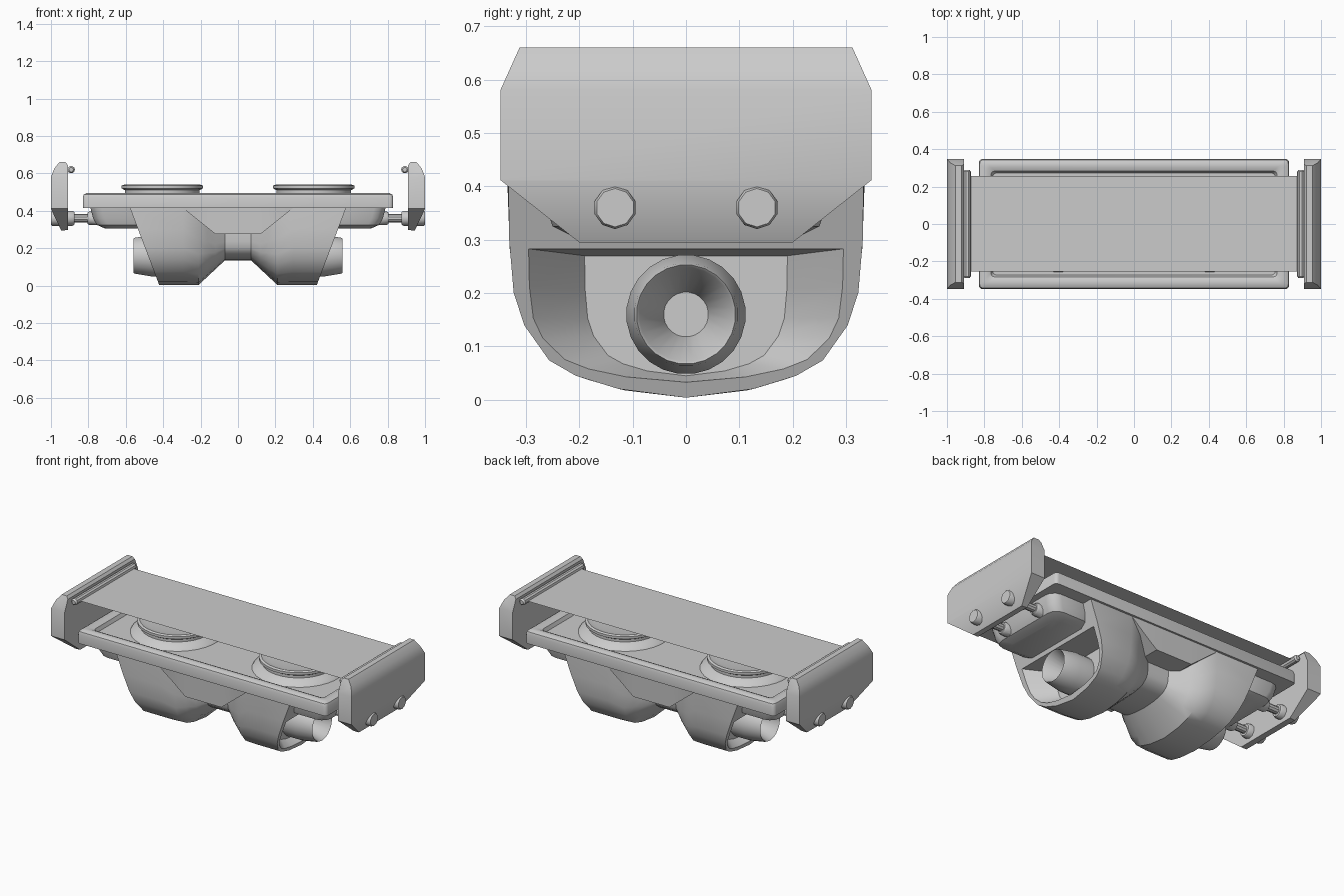
import bpy, bmesh, math
from mathutils import Vector

cube = bpy.data.objects.get("Cube")
if cube:
    bpy.data.objects.remove(cube, do_unlink=True)

GREY = (0.6, 0.6, 0.6, 1)
mat = bpy.data.materials.new("plain grey")
mat.use_nodes = True
mat.diffuse_color = GREY
mat.node_tree.nodes["Principled BSDF"].inputs["Base Color"].default_value = GREY


def finish(name, bm, mirror="", angle=35):
    """Turn a bmesh into a shaded object, mirrored about the given axes."""
    bmesh.ops.remove_doubles(bm, verts=bm.verts, dist=0.0005)
    bmesh.ops.recalc_face_normals(bm, faces=bm.faces)
    mesh = bpy.data.meshes.new(name)
    bm.to_mesh(mesh)
    bm.free()
    mesh.materials.append(mat)
    obj = bpy.data.objects.new(name, mesh)
    bpy.context.collection.objects.link(obj)
    if mirror:
        mod = obj.modifiers.new("mirror", "MIRROR")
        mod.use_axis = ["X" in mirror, "Y" in mirror, False]
    bpy.ops.object.select_all(action="DESELECT")
    obj.select_set(True)
    bpy.context.view_layer.objects.active = obj
    bpy.ops.object.shade_smooth_by_angle(angle=math.radians(angle))
    return obj


def loft(rings, first=True, last=True):
    """Skin closed rings of equal length, with optional end caps."""
    bm = bmesh.new()
    rows = [[bm.verts.new(p) for p in ring] for ring in rings]
    n = len(rows[0])
    for a, b in zip(rows, rows[1:]):
        for i in range(n):
            j = (i + 1) % n
            bm.faces.new((a[i], a[j], b[j], b[i]))
    if first:
        bm.faces.new(rows[0])
    if last:
        bm.faces.new(rows[-1])
    return bm


def lathe(profile, axis, centre, sides):
    """Spin (distance along axis, radius) pairs about axis 0, 1 or 2."""
    rings = []
    for d, r in profile:
        ring = []
        for k in range(sides):
            t = math.tau * (k + 0.5) / sides
            p = Vector(centre)
            p[axis] += d
            p[(axis + 1) % 3] += r * math.cos(t)
            p[(axis + 2) % 3] += r * math.sin(t)
            ring.append(p)
        rings.append(ring)
    return loft(rings)


def rect(x0, x1, hy, z, c):
    """Rectangle with rounded corners of radius c."""
    ring = []
    corners = ((x1 - c, hy - c), (x0 + c, hy - c), (x0 + c, c - hy), (x1 - c, c - hy))
    for q, (cx, cy) in enumerate(corners):
        for k in range(4):
            t = math.pi / 2 * (q + k / 3)
            ring.append((cx + c * math.cos(t), cy + c * math.sin(t), z))
    return ring


def interp(x, pts):
    for (xa, a), (xb, b) in zip(pts, pts[1:]):
        if x <= xb:
            return a + (b - a) * max(0, x - xa) / (xb - xa)
    return pts[-1][1]


# Twin pod body: U sections from the neck out to slanted, hollow ends
U = ((1, 0), (0.995, 0.28), (0.97, 0.52), (0.91, 0.67), (0.77, 0.83),
     (0.62, 0.9), (0.38, 0.96), (0, 1))


def section(width, shoulder, bottom, top, top_width, xfun):
    half = [(top_width, top), (max(width, top_width - 0.005), shoulder)]
    half += [(width * v, shoulder + (bottom - shoulder) * w) for v, w in U]
    full = half + [(-y, z) for y, z in half[-2::-1]]
    return [(xfun(z), y, z) for y, z in full]


def slant(z):
    return 0.42 + 0.38 * z


rings = []
for x in (0, 0.07, 0.12, 0.165, 0.21, 0.295, None):
    s = 0.4 if x is None else x
    rings.append(section(interp(s, ((0.07, 0.2), (0.21, 0.3), (0.295, 0.333))),
                         interp(s, ((0.12, 0.275), (0.295, 0.415))),
                         interp(s, ((0.07, 0.135), (0.21, 0.004))),
                         0.415, 0.335, slant if x is None else lambda z, x=x: x))
rings.append(section(0.295, 0.283, 0.033, 0.283, 0.295, slant))
rings.append(section(0.19, 0.27, 0.045, 0.27, 0.19, lambda z: 0.37))
finish("pod_body", loft(rings, first=False), "X")

# Exhaust nozzle: tapered tube with a funnel bore
finish("nozzle", lathe(((0.36, 0.112), (0.46, 0.112), (0.55, 0.097), (0.56, 0.093),
                        (0.555, 0.088), (0.41, 0.042)), 0, (0, 0, 0.16), 24), "X")

# Tray with a rounded rim and sunken floor
tray = ((0.83, 0.346, 0.415), (0.83, 0.348, 0.47), (0.825, 0.343, 0.486),
        (0.81, 0.328, 0.495), (0.785, 0.303, 0.495), (0.765, 0.283, 0.486),
        (0.755, 0.273, 0.465))
finish("tray", loft([rect(-hx, hx, hy, z, 0.02) for hx, hy, z in tray]))

# Round caps on the tray floor
finish("round_cap", lathe(((0.46, 0.26), (0.475, 0.25), (0.495, 0.2), (0.51, 0.2),
                           (0.52, 0.218), (0.535, 0.218), (0.54, 0.205),
                           (0.53, 0.17)), 2, (0.405, 0, 0), 32), "X")

# Shoulder pads below the tray
pad = ((0.79, 0.27, 0.42), (0.775, 0.262, 0.36), (0.755, 0.25, 0.325), (0.71, 0.21, 0.305))
finish("shoulder_pad", loft([rect(0.5, x, hy, z, 0.06) for x, hy, z in pad]), "X")

# End plates: extruded profile with the four corners sliced off
profile = ((0.91, 0.297), (0.91, 0.645), (0.922, 0.66), (0.955, 0.66), (0.983, 0.625),
           (1, 0.58), (1, 0.41), (0.945, 0.295))
bm = loft([[(x, y, z) for x, z in profile] for y in (-0.348, 0.348)])
for side in (1, -1):
    for y, z, ny, nz in ((0.348, 0.58, 0.08, 0.036), (0.348, 0.412, 0.117, -0.148)):
        cut = bmesh.ops.bisect_plane(bm, geom=bm.verts[:] + bm.edges[:] + bm.faces[:],
                                     plane_co=(0, side * y, z), plane_no=(0, side * ny, nz),
                                     clear_outer=True)
        edges = [e for e in cut["geom_cut"] if isinstance(e, bmesh.types.BMEdge)]
        bmesh.ops.holes_fill(bm, edges=edges, sides=0)
finish("end_plate", bm, "X", 38)

# Pins that tie the end plates to the pads
finish("plate_pin", lathe(((0.72, 0.036), (0.795, 0.036), (0.805, 0.03), (0.805, 0.022),
                           (0.875, 0.022), (0.875, 0.034), (0.885, 0.04), (0.993, 0.04),
                           (1, 0.036)), 0, (0, 0.133, 0.36), 10), "XY")

# Rollers and the flat sheet stretched between them
finish("roller", lathe(((-0.29, 0.012), (-0.28, 0.02), (0.28, 0.02), (0.29, 0.012)),
                       1, (0.892, 0, 0.62), 10), "X")
bm = bmesh.new()
bm.faces.new([bm.verts.new((x, y, 0.62)) for x, y in
              ((-0.875, -0.253), (0.875, -0.253), (0.875, 0.257), (-0.875, 0.257))])
finish("top_sheet", bm)
